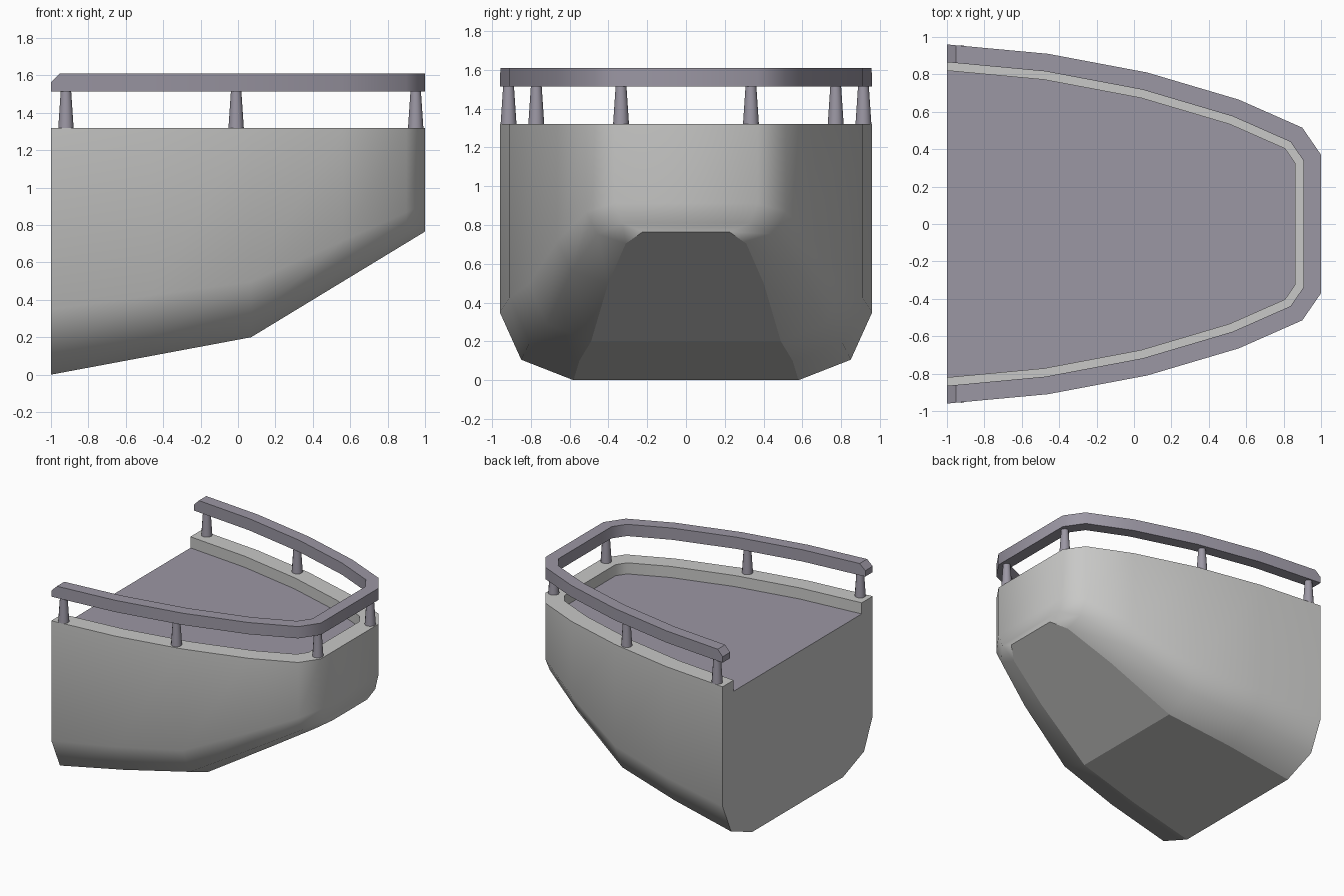
import bpy
import bmesh
from mathutils import Vector

cube = bpy.data.objects.get("Cube")
if cube:
    bpy.data.objects.remove(cube)


def material(name, rgb):
    m = bpy.data.materials.new(name)
    m.use_nodes = True
    m.diffuse_color = (*rgb, 1)
    bsdf = m.node_tree.nodes["Principled BSDF"]
    bsdf.inputs["Base Color"].default_value = (*rgb, 1)
    bsdf.inputs["Roughness"].default_value = 0.8
    return m


GREY = material("hull grey", (0.58, 0.58, 0.57))
PURPLE = material("purple grey", (0.33, 0.31, 0.37))

TOP, DECK = 1.32, 1.23
RAIL_LOW, RAIL_HIGH = 1.515, 1.61

# Outline of one side, stern to bow, mirrored into one open path
half = [(-1, 0.96), (-0.46, 0.91), (0.07, 0.81), (0.56, 0.665), (0.9, 0.515), (1, 0.37)]
outline = [Vector(p) for p in half + [(x, -y) for x, y in reversed(half)]]


def inset(path, d):
    """Mitred inward offset, with the two ends kept on the stern plane."""
    def normal(a, b):
        t = (b - a).normalized()
        return Vector((t.y, -t.x))
    result = []
    for i, p in enumerate(path):
        if i in (0, len(path) - 1):
            result.append(Vector((p.x, p.y - d if p.y > 0 else p.y + d)))
        else:
            s = normal(path[i - 1], p) + normal(p, path[i + 1])
            result.append(p + s * (2 * d / s.length_squared))
    return result


def keel(x):
    return (x + 1) / 1.07 * 0.2 if x <= 0.07 else 0.2 + (x - 0.07) / 0.93 * 0.565


def row(bm, points):
    return [bm.verts.new(p) for p in points]


def strip(bm, a, b, smooth):
    for i in range(len(a) - 1):
        f = bm.faces.new((a[i], a[i + 1], b[i + 1], b[i]))
        f.smooth = smooth


def finish(bm, name, mats):
    bmesh.ops.recalc_face_normals(bm, faces=bm.faces)
    mesh = bpy.data.meshes.new(name)
    bm.to_mesh(mesh)
    bm.free()
    for m in mats:
        mesh.materials.append(m)
    ob = bpy.data.objects.new(name, mesh)
    bpy.context.collection.objects.link(ob)
    return ob


def smooth_by_angle(ob, angle):
    bpy.ops.object.select_all(action="DESELECT")
    ob.select_set(True)
    bpy.context.view_layer.objects.active = ob
    bpy.ops.object.shade_smooth_by_angle(angle=angle)


# Hull: curved sides, flat bottom, flat rim, inner wall, deck and stern
bm = bmesh.new()
rows = []
for width, height in ((1, 1), (1, 0.265), (0.885, 0.08), (0.604, 0)):
    rows.append(row(bm, [(p.x, p.y * width, keel(p.x) + height * (TOP - keel(p.x)))
                         for p in outline]))
for a, b in zip(rows, rows[1:]):
    strip(bm, a, b, True)
inner = inset(outline, 0.14)
rim = row(bm, [(p.x, p.y, TOP) for p in inner])
foot = row(bm, [(p.x, p.y, DECK) for p in inner])
strip(bm, rows[0], rim, False)
strip(bm, rim, foot, True)
bottom = rows[-1]
n = len(half)
strip(bm, bottom[:n], bottom[:n - 1:-1], False)
deck = bm.faces.new(foot)
deck.material_index = 1
loops = rows + [foot, rim]
bm.faces.new([r[0] for r in rows] + [r[-1] for r in reversed(rows)]
             + [rim[-1], foot[-1], foot[0], rim[0]])
finish(bm, "hull", [GREY, PURPLE])

# Handrail with chamfered stern ends
bm = bmesh.new()
inside = inset(outline, 0.095)
corners = [row(bm, [(p.x, p.y, z) for p in path])
           for path, z in ((outline, RAIL_LOW), (outline, RAIL_HIGH),
                           (inside, RAIL_HIGH), (inside, RAIL_LOW))]
for i in range(4):
    strip(bm, corners[i], corners[(i + 1) % 4], True)
for end in (0, -1):
    bm.faces.new([c[end] for c in corners])
ends = [bm.edges.get((corners[1][e], corners[2][e])) for e in (0, -1)]
bmesh.ops.bevel(bm, geom=ends, offset=0.047, segments=1, affect="EDGES")
smooth_by_angle(finish(bm, "handrail", [PURPLE]), 0.7)

# Tapered rail posts, in mirrored pairs
for label, x, y in (("stern", -0.92, 0.915), ("middle", -0.01, 0.772), ("bow", 0.95, 0.335)):
    for side, sign in (("left", 1), ("right", -1)):
        bpy.ops.mesh.primitive_cone_add(
            vertices=12, radius1=0.041, radius2=0.028, depth=RAIL_LOW - TOP,
            location=(x, sign * y, (RAIL_LOW + TOP) / 2))
        post = bpy.context.object
        post.name = f"{label}_post_{side}"
        post.data.materials.append(PURPLE)
        smooth_by_angle(post, 0.7)
